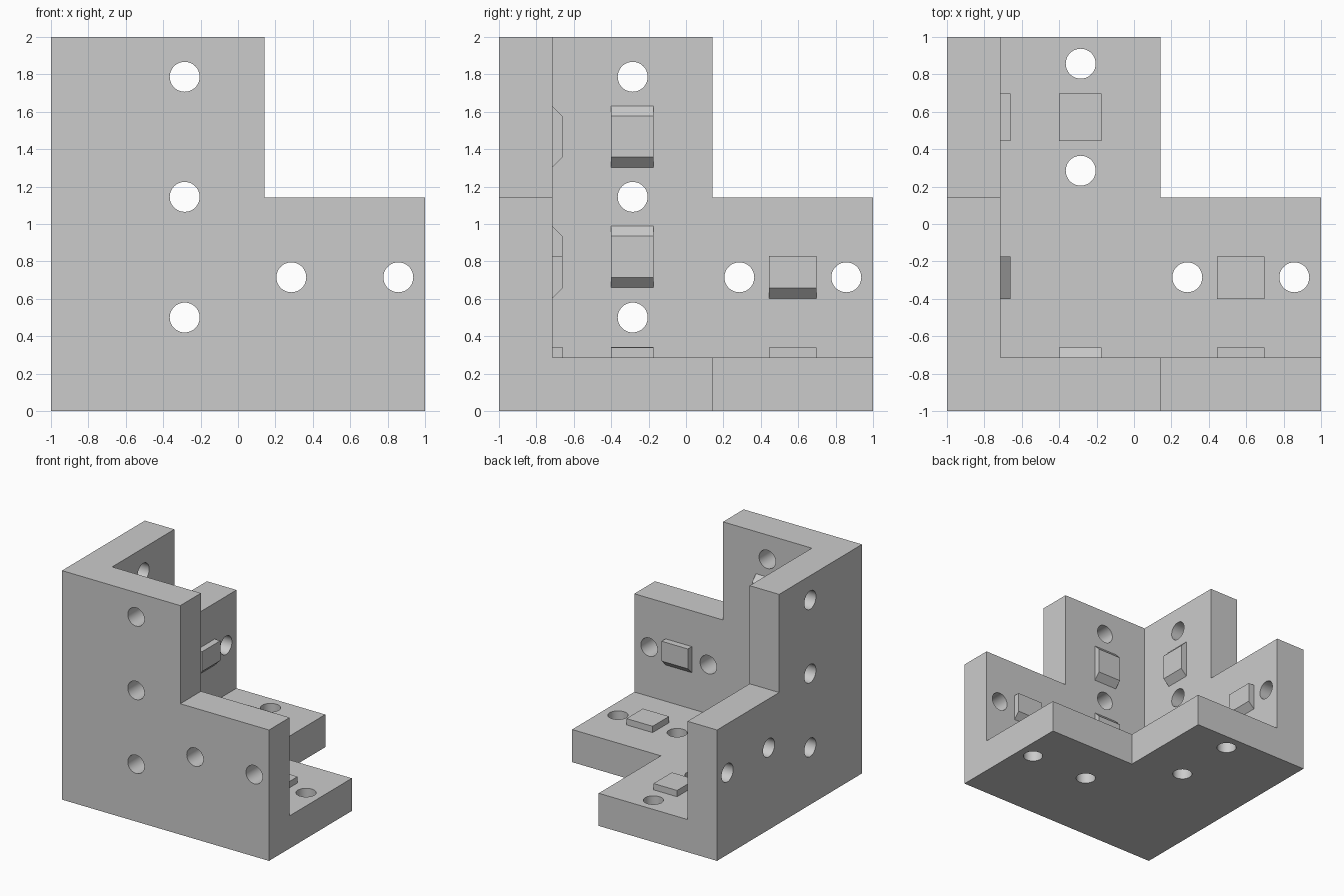
import bpy, bmesh
from mathutils import Vector, Matrix

if "Cube" in bpy.data.objects:
    bpy.data.objects.remove(bpy.data.objects["Cube"], do_unlink=True)

grey = bpy.data.materials.new("plain grey")
grey.use_nodes = True
grey.diffuse_color = (0.6, 0.6, 0.6, 1)
grey.node_tree.nodes["Principled BSDF"].inputs["Base Color"].default_value = grey.diffuse_color

INNER = -0.715          # inner wall face, measured from the centre
STEP = 0.143            # where each L-shaped wall steps down
PAD = 0.055             # pad thickness and chamfer size
RADIUS = 0.08

# Wall frames: (along, up, depth) -> world
FRAMES = {
    "front": lambda u, v, d: Vector((u, d, v)),
    "side": lambda u, v, d: Vector((d, u, v)),
    "base": lambda u, v, d: Vector((u, v, d + 1)),
}


def make_object(name, bm):
    bmesh.ops.recalc_face_normals(bm, faces=bm.faces[:])
    mesh = bpy.data.meshes.new(name)
    bm.to_mesh(mesh)
    bm.free()
    mesh.materials.append(grey)
    obj = bpy.data.objects.new(name, mesh)
    bpy.context.collection.objects.link(obj)
    return obj


def box(name, low, high):
    bm = bmesh.new()
    low, high = Vector(low), Vector(high)
    bmesh.ops.create_cube(bm, size=1, matrix=Matrix.Translation((low + high) / 2)
                          @ Matrix.Diagonal((*(high - low), 1)))
    return make_object(name, bm)


def hole_cutter(wall, u, v):
    place = FRAMES[wall]
    axis = place(0, 0, 1) - place(0, 0, 0)
    turn = axis.to_track_quat("Z", "Y").to_matrix().to_4x4()
    bm = bmesh.new()
    bmesh.ops.create_cone(bm, cap_ends=True, segments=48, radius1=RADIUS, radius2=RADIUS,
                          depth=0.5, matrix=Matrix.Translation(place(u, v, -0.86)) @ turn)
    return make_object("hole_cutter", bm)


def pad(name, wall, u0, u1, v0, v1, low_chamfer=0, high_chamfer=0):
    # Raised key with optional sloped lower and upper ends
    profile = [(INNER, v0), (INNER, v1),
               (INNER + PAD, v1 - high_chamfer), (INNER + PAD, v0 + low_chamfer)]
    place = FRAMES[wall]
    bm = bmesh.new()
    rings = [[bm.verts.new(place(u, v, d)) for d, v in profile] for u in (u0, u1)]
    for ring in rings:
        bm.faces.new(ring)
    for i in range(4):
        j = (i + 1) % 4
        bm.faces.new((rings[0][i], rings[0][j], rings[1][j], rings[1][i]))
    return make_object(name, bm)


def cut(target, cutter):
    mod = target.modifiers.new("cut", "BOOLEAN")
    mod.operation = "DIFFERENCE"
    mod.solver = "EXACT"
    mod.object = cutter
    bpy.context.view_layer.objects.active = target
    bpy.ops.object.modifier_apply(modifier=mod.name)
    bpy.data.objects.remove(cutter, do_unlink=True)


# Bracket body: a block hollowed out, with a step taken from each wall
body = box("corner_bracket", (-1, -1, 0), (1, 1, 2))
FAR = 1.5
cut(body, box("cavity", (INNER, INNER, INNER + 1), (FAR, FAR, 3)))
cut(body, box("front_step", (STEP, -FAR, STEP + 1), (FAR, FAR, 3)))
cut(body, box("side_step", (-FAR, STEP, STEP + 1), (FAR, FAR, 3)))
cut(body, box("base_step", (STEP, STEP, -1), (FAR, FAR, 3)))

# Bolt holes
LINE = -0.285
for wall in ("front", "side"):
    for v in (0.5, 1.145, 1.787):
        cut(body, hole_cutter(wall, LINE, v))
    for u in (0.285, 0.857):
        cut(body, hole_cutter(wall, u, 0.715))
for offset in (0.285, 0.857):
    cut(body, hole_cutter("base", LINE, offset))
    cut(body, hole_cutter("base", offset, LINE))

# Locating pads between the holes
NEAR = (-0.402, -0.175)
OUTER = (0.445, 0.698)
for wall in ("front", "side"):
    pad(wall + "_upper_pad", wall, *NEAR, 1.303, 1.632, PAD, PAD)
    pad(wall + "_middle_pad", wall, *NEAR, 0.66, 0.99, PAD, PAD)
    pad(wall + "_foot_pad", wall, *NEAR, INNER + 1, 0.343)
    pad(wall + "_outer_pad", wall, *OUTER, 0.602, 0.83, PAD)
pad("base_back_pad", "base", *NEAR, *OUTER)
pad("base_left_pad", "base", *OUTER, *NEAR)

# Smooth hole walls, crisp edges elsewhere
bpy.ops.object.select_all(action="DESELECT")
body.select_set(True)
bpy.context.view_layer.objects.active = body
bpy.ops.object.shade_smooth_by_angle()
